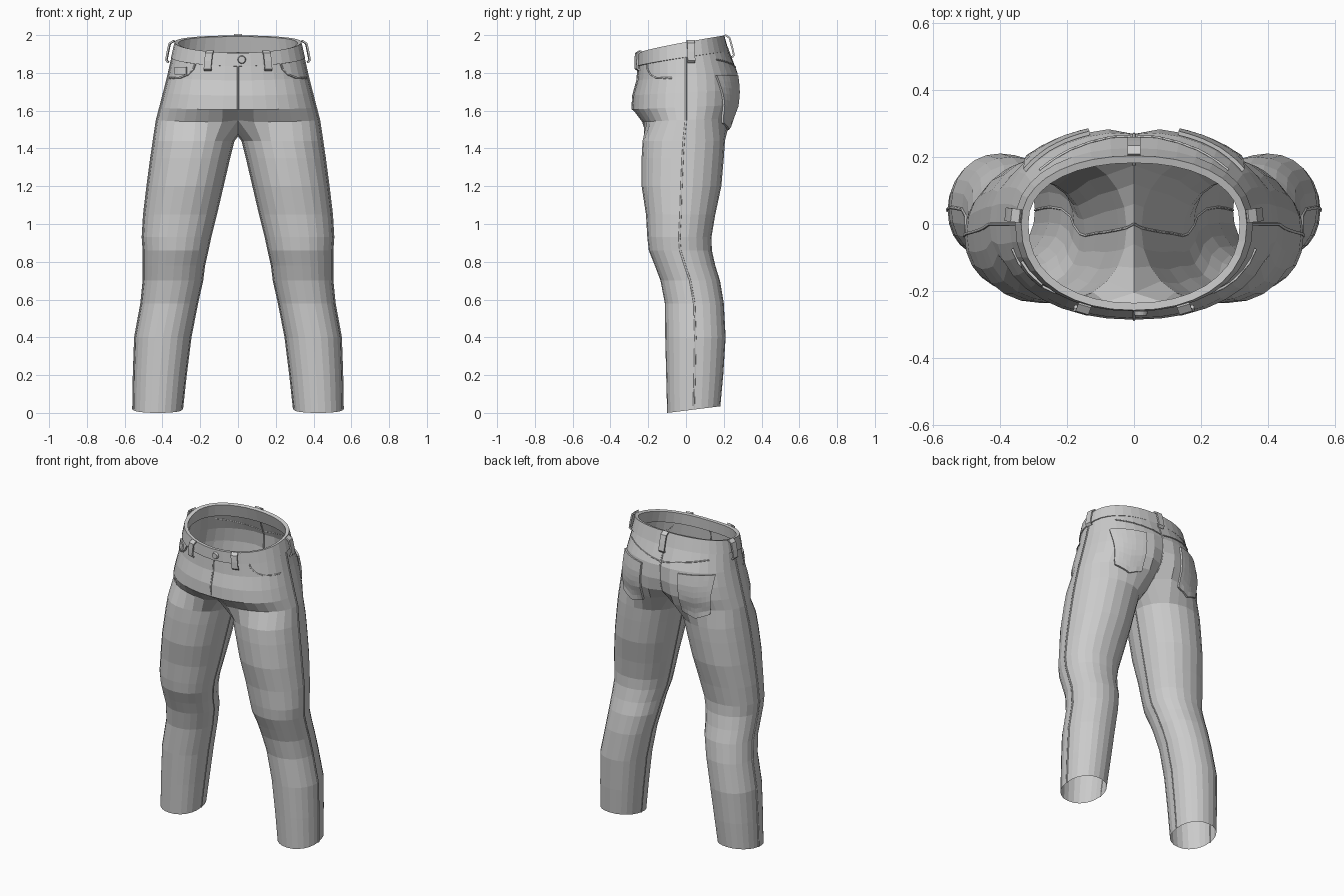
import bpy, bmesh
from math import sin, cos, pi, copysign
from mathutils import Vector
from mathutils.bvhtree import BVHTree

if "Cube" in bpy.data.objects:
    bpy.data.objects.remove(bpy.data.objects["Cube"])

N = 24
# Leg rings: z, inner x, outer x, front y, back y
LEG = [(.0, .295, .555, -.10, .182), (.2, .275, .552, -.105, .197), (.4, .25, .545, -.11, .21),
       (.58, .215, .512, -.112, .20), (.70, .188, .50, -.135, .18), (.78, .178, .50, -.165, .155),
       (.86, .16, .50, -.197, .137), (.93, .145, .505, -.205, .135), (1.05, .115, .498, -.212, .155),
       (1.2, .08, .48, -.235, .187), (1.35, .045, .46, -.235, .20), (1.44, .022, .447, -.23, .206)]
# Crotch curve on the centre plane, back to front: y, z
CROTCH = [(.175, 1.56), (.12, 1.51), (.06, 1.48), (0, 1.47), (-.06, 1.48), (-.13, 1.51), (-.205, 1.55)]
# Seat half rings: front z, back z, half width, front y, back y, cleft depth
SEAT = [(1.54, 1.56, .43, -.235, .25, .04), (1.605, 1.63, .412, -.285, .278, .03),
        (1.68, 1.71, .392, -.28, .286, .018), (1.76, 1.80, .37, -.258, .275, .008),
        (1.86, 1.94, .342, -.25, .215, 0)]
BAND = [(1.835, 1.915, .354, -.26, .226, 0), (1.905, 1.998, .336, -.257, .203, 0)]


def power(v, e):
    return copysign(abs(v) ** (2 / e), v)


def arc(k, row):
    """Point on a half ring; k runs from -9 (front) through 0 (side) to 9 (back)."""
    zf, zb, w, yf, yb, cleft = row
    a = pi / 2 * k / 9
    x = w * power(cos(a), 2.15) if abs(k) < 8.999 else 0
    y = (yb if k > 0 else -yf) * power(sin(a), 2.25)
    z = zf + (zb - zf) * max(0, (y - yf) / (yb - yf)) ** .8
    if k > 8.999:
        y -= cleft
    return Vector((x, y, z))


def finish(bm, name, mirror=True, thick=0, offset=0):
    bmesh.ops.recalc_face_normals(bm, faces=bm.faces)
    me = bpy.data.meshes.new(name)
    bm.to_mesh(me)
    ob = bpy.data.objects.new(name, me)
    bpy.context.collection.objects.link(ob)
    if mirror:
        m = ob.modifiers.new("mirror", 'MIRROR')
        m.use_clip = True
    if thick:
        s = ob.modifiers.new("thickness", 'SOLIDIFY')
        s.thickness, s.offset = thick, offset
    return ob


def sheet(rows, name, **kw):
    """Quad grid through rows of points."""
    bm = bmesh.new()
    vs = [[bm.verts.new(p) for p in r] for r in rows]
    for r, s in zip(vs, vs[1:]):
        for i in range(len(r) - 1):
            bm.faces.new((r[i], r[i + 1], s[i + 1], s[i]))
    return finish(bm, name, **kw)


def seam(pts, name, r=.004, mirror=True):
    cu = bpy.data.curves.new(name, 'CURVE')
    cu.dimensions, cu.bevel_depth, cu.bevel_resolution = '3D', r, 0
    sp = cu.splines.new('POLY')
    sp.points.add(len(pts) - 1)
    for p, c in zip(sp.points, pts):
        p.co = (*c, 1)
    ob = bpy.data.objects.new(name, cu)
    bpy.context.collection.objects.link(ob)
    if mirror:
        ob.modifiers.new("mirror", 'MIRROR')


# Trouser shell: leg tube, crotch ring, then open half rings up to the waist
bm = bmesh.new()
rings = []
for z, xi, xo, yf, yb in LEG:
    ring = []
    for k in range(N):
        a = 2 * pi * k / N
        x = (xi + xo) / 2 + (xo - xi) / 2 * power(cos(a), 2.15)
        y = (yf + yb) / 2 + (yb - yf) / 2 * power(sin(a), 2.15)
        tilt = .035 * (y - yf) / (yb - yf) if z == 0 else 0
        ring.append(bm.verts.new((x, y, z + tilt)))
    rings.append(ring)
top = []
for k in range(N):
    if 9 <= k <= 15:
        y, z = CROTCH[k - 9]
        top.append(bm.verts.new((0, y, z)))
    else:
        top.append(bm.verts.new(arc(k if k < 12 else k - N, SEAT[0])))
rings.append(top)
for r, s in zip(rings, rings[1:]):
    for k in range(N):
        j = (k + 1) % N
        bm.faces.new((r[k], r[j], s[j], s[k]))
halves = [[top[k % N] for k in range(-9, 10)]]
for row in SEAT[1:]:
    halves.append([bm.verts.new(arc(k, row)) for k in range(-9, 10)])
for r, s in zip(halves, halves[1:]):
    for i in range(18):
        bm.faces.new((r[i], r[i + 1], s[i + 1], s[i]))
bmesh.ops.recalc_face_normals(bm, faces=bm.faces)
tree = BVHTree.FromBMesh(bm)
outer_line = [r[0].co.copy() for r in rings] + [h[9].co.copy() for h in halves[1:]]
inner_line = [r[12].co.copy() for r in rings]
back_line = [h[18].co.copy() for h in halves]
front_line = [h[0].co.copy() for h in halves[1:]]
finish(bm, "trouser_shell")


def on_surface(x, z, side, lift):
    """Point on the front (-1) or back (1) of the shell, lifted off it."""
    hit, n, _, _ = tree.ray_cast(Vector((x, side, z)), Vector((0, -side, 0)))
    if hit is None:
        return Vector((x, 0, z))
    return hit + (n if n.y * side > 0 else -n) * lift


# Waistband
sheet([[arc(k, b) for k in range(-9, 10)] for b in (BAND[0], BAND[1])], "waistband",
      thick=.022, offset=-1)

# Belt loops: front pair, side pair, back centre
def belt_loop(k, name, mirror):
    tangent = arc(k + .1, BAND[0]) - arc(k - .1, BAND[0])
    tangent = Vector((1, 0, 0)) if k == 9 else Vector((tangent.x, tangent.y, 0)).normalized()
    out = Vector((0, 1, 0)) if k == 9 else Vector((tangent.y, -tangent.x, 0))
    rows = []
    for t, lift in ((-.4, .008), (-.25, .022), (.3, .024), (.85, .024), (1.04, .004)):
        p = arc(k, BAND[0]).lerp(arc(k, BAND[1]), t) + out * lift
        rows.append([p - tangent * .02, p + tangent * .02])
    sheet(rows, name, mirror=mirror, thick=.01)


belt_loop(-6.6, "front_belt_loop", True)
belt_loop(.5, "side_belt_loop", True)
belt_loop(9, "back_belt_loop", False)

# Back pockets
def pocket_row(t):
    row = []
    for i in range(9):
        u = i / 8
        low = 1.50 + .035 * abs(2 * u - 1)
        row.append(on_surface(.13 + .19 * u - .012 * (1 - t) * (2 * u - 1),
                              low + (1.785 - low) * t, 1, .008))
    return row


sheet([pocket_row(j / 8) for j in range(9)], "back_pocket", thick=.012)

# Front pocket openings and coin pocket
mouth = [(.22, 1.86), (.235, 1.82), (.265, 1.79), (.30, 1.775), (.34, 1.772), (.36, 1.772)]
seam([on_surface(x, z, -1, .003) for x, z in mouth], "front_pocket_edge", .005)
sheet([[on_surface(-x, z, -1, .005) * 1 for x in (-.27, -.29, -.31, -.33)] for z in (1.79, 1.81, 1.83)],
      "coin_pocket", mirror=False, thick=.008).scale.x = -1

# Seams along the sides, inner legs, centre back, yoke and fly
seam(outer_line, "side_seam", .006)
seam(inner_line, "inner_leg_seam", .004)
seam(back_line, "centre_back_seam", .005, False)
seam(front_line, "fly_seam", .005, False)
seam([on_surface(.01 + .03 * i, 1.825 + .005 * i, 1, .002) for i in range(10)], "yoke_seam", .004)

# Waist button
bm = bmesh.new()
bmesh.ops.create_cone(bm, cap_ends=True, segments=16, radius1=.022, radius2=.018, depth=.014)
button = finish(bm, "waist_button", mirror=False)
button.location, button.rotation_euler = (.02, -.266, 1.87), (pi / 2, 0, 0)
